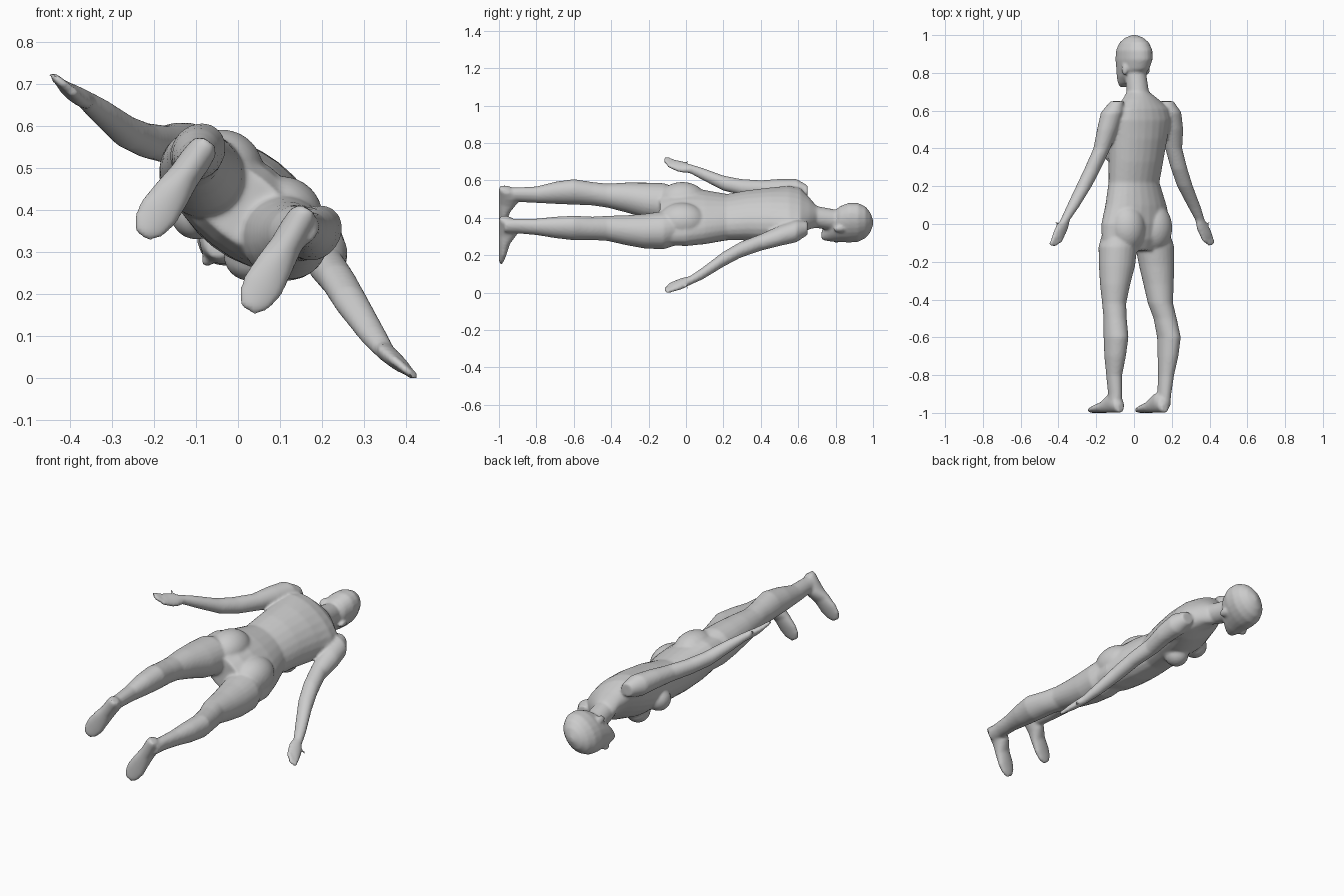
import bpy, bmesh, math
from mathutils import Vector, Matrix

if "Cube" in bpy.data.objects:
    bpy.data.objects.remove(bpy.data.objects["Cube"])

ROLL = math.radians(38)
U = Vector((math.cos(ROLL), 0, -math.sin(ROLL)))   # across the body
V = Vector((math.sin(ROLL), 0, math.cos(ROLL)))    # towards the back
Y = Vector((0, 1, 0))
SIDES = 24
parts = []


def finish(bm, name):
    bmesh.ops.recalc_face_normals(bm, faces=bm.faces)
    me = bpy.data.meshes.new(name)
    bm.to_mesh(me)
    bm.free()
    ob = bpy.data.objects.new(name, me)
    bpy.context.collection.objects.link(ob)
    parts.append(ob)


def loft(name, rings, a=U, b=V):
    """Closed tube through rings of (centre, radius along a, radius along b)."""
    bm = bmesh.new()
    loops = []
    for c, ra, rb in rings:
        loops.append([bm.verts.new(Vector(c) + a * ra * math.cos(t) + b * rb * math.sin(t))
                      for t in (2 * math.pi * i / SIDES for i in range(SIDES))])
    for p, q in zip(loops, loops[1:]):
        for i in range(SIDES):
            j = (i + 1) % SIDES
            bm.faces.new((p[i], p[j], q[j], q[i]))
    bm.faces.new(loops[0])
    bm.faces.new(loops[-1])
    finish(bm, name)


def blob(name, centre, ru, ry, rv):
    bm = bmesh.new()
    bmesh.ops.create_uvsphere(bm, u_segments=24, v_segments=16, radius=1)
    for v in bm.verts:
        v.co = Vector(centre) + U * v.co.x * ru + Y * v.co.y * ry + V * v.co.z * rv
    finish(bm, name)


def at(x, y, z, u=0, v=0):
    return Vector((x, y, z)) + U * u + V * v


# Torso, hips to neck
loft("torso", [(at(.01, -.14, .415), .17, .08), (at(.01, -.08, .415), .215, .105),
               (at(.01, 0, .415), .215, .115), (at(.01, .1, .41), .185, .115),
               (at(0, .22, .41), .150, .105), (at(.01, .33, .42), .160, .115),
               (at(.02, .45, .425), .175, .12), (at(.035, .55, .435), .19, .105),
               (at(.04, .61, .44), .175, .085), (at(.035, .66, .43), .11, .065),
               (at(.02, .70, .41), .06, .058), (at(.005, .82, .39), .055, .058)])
for s in (-1, 1):
    blob("buttock", at(.01, -.02, .415, s * .09, .035), .1, .13, .1)
    blob("breast", at(.02, .38, .42, s * .08, -.09), .062, .065, .062)

# Head, face towards -V
loft("head", [(at(0, y, .38, 0, v), ru, rv) for y, v, ru, rv in (
    (.725, -.085, .025, .02), (.745, -.065, .045, .045), (.78, -.035, .063, .08),
    (.82, -.01, .075, .105), (.87, 0, .084, .118), (.92, .002, .083, .115),
    (.96, .002, .067, .094), (.985, .002, .043, .06), (1.0, .002, .012, .016))])
blob("nose", at(0, .805, .38, 0, -.115), .014, .025, .02)
for s in (-1, 1):
    blob("ear", at(0, .82, .38, s * .076, .015), .012, .032, .02)

# Legs
loft("left_leg", [((-.07, -.02, .47), .09, .09), ((-.085, -.12, .49), .105, .10),
                  ((-.09, -.22, .50), .098, .093), ((-.10, -.32, .515), .08, .08),
                  ((-.105, -.42, .525), .063, .065), ((-.10, -.5, .535), .06, .064),
                  ((-.095, -.6, .545), .062, .072), ((-.10, -.7, .54), .054, .062),
                  ((-.105, -.8, .53), .04, .046), ((-.10, -.9, .53), .034, .042),
                  ((-.10, -.97, .53), .034, .04)])
loft("right_leg", [((.09, -.02, .36), .09, .09), ((.11, -.12, .34), .105, .10),
                   ((.12, -.22, .335), .095, .092), ((.13, -.32, .34), .08, .08),
                   ((.14, -.42, .35), .066, .068), ((.165, -.5, .35), .06, .064),
                   ((.185, -.6, .352), .058, .070), ((.18, -.7, .355), .052, .06),
                   ((.17, -.8, .358), .04, .046), ((.16, -.9, .362), .034, .042),
                   ((.155, -.97, .362), .034, .04)])


# Feet, lofted from heel to toe with the flat sole at y = -1
def foot(name, heel, toe):
    h, t = Vector((heel[0], 0, heel[1])), Vector((toe[0], 0, toe[1]))
    side = (t - h).normalized().cross(Y)
    rings = []
    for f, w, top in ((0, .018, .05), (.06, .034, .08), (.2, .038, .11), (.36, .038, .10),
                      (.55, .045, .062), (.75, .05, .045), (.9, .042, .032), (1, .02, .022)):
        rings.append((h.lerp(t, f) + Y * (top / 2 - 1), w, top / 2))
    loft(name, rings, side, Y)


foot("left_foot", (-.07, .57), (-.228, .345))
foot("right_foot", (.165, .41), (.025, .168))


# Arms and hands
def arm(name, pts, palm, tip):
    radii = ((.035, .035), (.062, .058), (.058, .052), (.046, .044), (.046, .04),
             (.044, .038), (.036, .03), (.027, .022))
    loft(name, [(p, *r) for p, r in zip(pts, radii)])
    wrist, palm, tip = Vector(pts[-1]), Vector(palm), Vector(tip)
    loft(name + "_palm", [(wrist, .027, .022), (wrist.lerp(palm, .6), .042, .02),
                          (palm, .042, .018), (palm.lerp(tip, .35), .036, .014)])
    for i in range(4):
        k = i - 1.5
        end = tip + U * k * .016 + Y * abs(k) * .012
        loft(name + "_finger", [(palm + U * k * .019, .012, .012),
                                (palm.lerp(tip, .6) + U * k * .018, .011, .011),
                                (end, .008, .008)])
    out = 1 if tip.x > 0 else -1
    loft(name + "_thumb", [(wrist.lerp(palm, .4), .02, .015),
                           (wrist + U * out * .045 - Y * .015, .013, .013),
                           (wrist + U * out * .072 - Y * .01, .007, .008)])


arm("left_arm", [(-.09, .65, .545), (-.115, .59, .555), (-.14, .5, .56), (-.17, .4, .562),
                 (-.22, .29, .572), (-.265, .2, .592), (-.325, .09, .64), (-.365, .02, .67)],
    (-.395, -.05, .685), (-.425, -.125, .715))
arm("right_arm", [(.175, .65, .35), (.19, .59, .335), (.205, .5, .31), (.21, .4, .275),
                  (.24, .29, .235), (.27, .2, .185), (.32, .09, .11), (.35, .02, .07)],
    (.378, -.05, .045), (.405, -.12, .022))

# Merge all parts into one smooth skin
skin = bpy.data.materials.new("plain_grey")
skin.diffuse_color = (.6, .6, .6, 1)
skin.use_nodes = True
skin.node_tree.nodes["Principled BSDF"].inputs["Base Color"].default_value = skin.diffuse_color
bpy.ops.object.select_all(action='DESELECT')
for ob in parts:
    ob.select_set(True)
body = parts[0]
bpy.context.view_layer.objects.active = body
bpy.ops.object.join()
body.name = "body"
mod = body.modifiers.new("merge", 'REMESH')
mod.mode = 'VOXEL'
mod.voxel_size = .008
bpy.ops.object.modifier_apply(modifier=mod.name)
mod = body.modifiers.new("soften", 'SMOOTH')
mod.factor = .5
mod.iterations = 4
bpy.ops.object.modifier_apply(modifier=mod.name)

# Level the lowest point with the ground
low = min(v.co.z for v in body.data.vertices)
body.data.transform(Matrix.Translation((0, 0, -low)))
body.data.materials.clear()
body.data.materials.append(skin)
bpy.ops.object.shade_smooth_by_angle(angle=math.radians(50))
